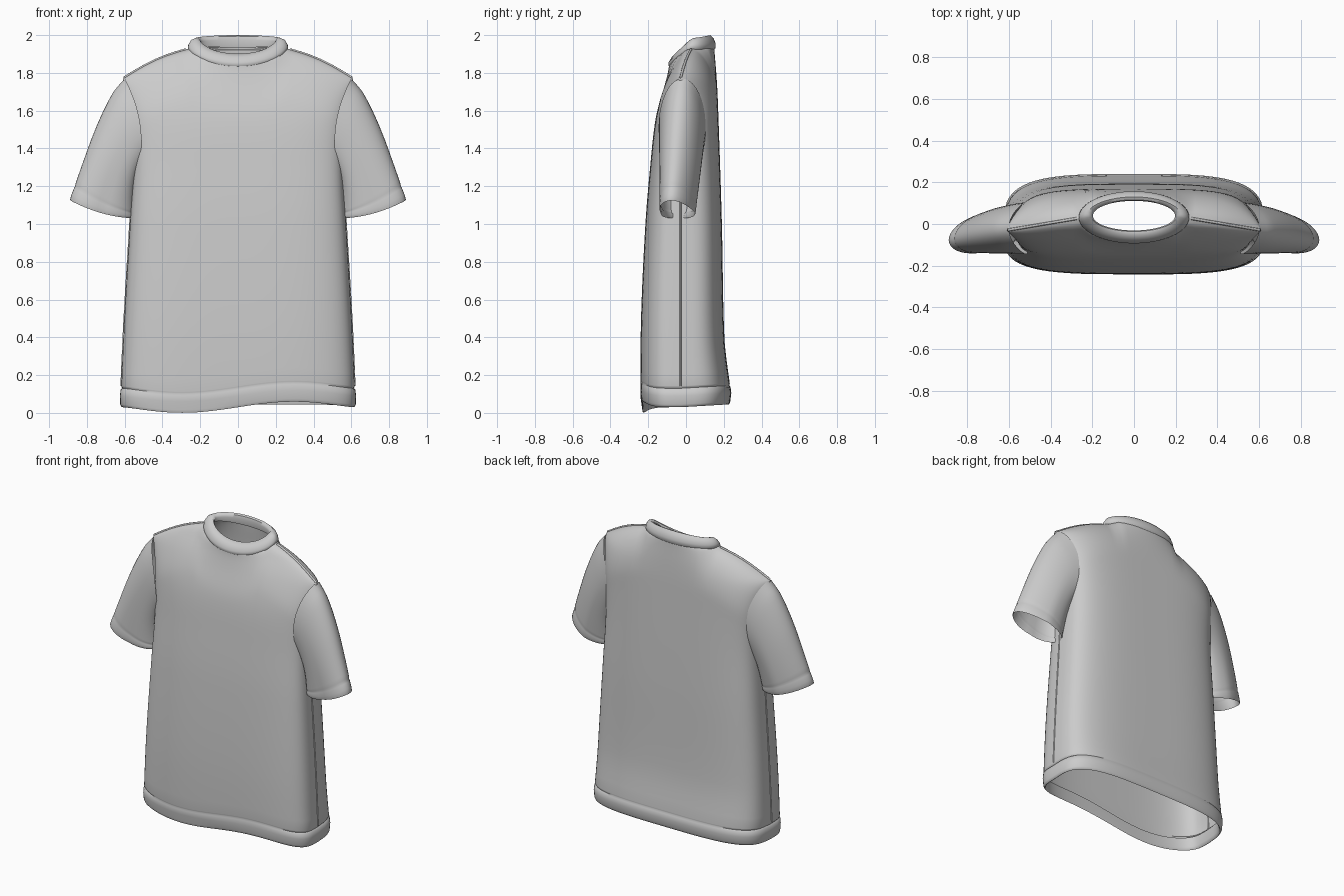
import bpy, bmesh, math
from math import sin, cos, pi, sqrt

if "Cube" in bpy.data.objects:
    bpy.data.objects.remove(bpy.data.objects["Cube"])


def interp(tab, z):
    """Smooth (Hermite) interpolation through (key, value) pairs."""
    if z <= tab[0][0]:
        return tab[0][1]
    if z >= tab[-1][0]:
        return tab[-1][1]
    n = len(tab)
    slope = lambda a, b: (tab[b][1] - tab[a][1]) / (tab[b][0] - tab[a][0])
    i = max(j for j in range(n - 1) if tab[j][0] <= z)
    h = tab[i + 1][0] - tab[i][0]
    t = (z - tab[i][0]) / h
    m0 = slope(max(i - 1, 0), i + 1) * h
    m1 = slope(i, min(i + 2, n - 1)) * h
    return ((2*t**3 - 3*t*t + 1) * tab[i][1] + (t**3 - 2*t*t + t) * m0
            + (3*t*t - 2*t**3) * tab[i + 1][1] + (t**3 - t*t) * m1)


def loft(name, rings, closed=False, drop=None):
    """Skin equal-length closed rings; drop(face centre) removes faces."""
    bm = bmesh.new()
    vs = [[bm.verts.new(p) for p in r] for r in rings]
    n = len(rings[0])
    for i in range(len(vs) - (0 if closed else 1)):
        a, b = vs[i], vs[(i + 1) % len(vs)]
        for j in range(n):
            bm.faces.new((a[j], a[(j + 1) % n], b[(j + 1) % n], b[j]))
    bmesh.ops.recalc_face_normals(bm, faces=bm.faces)
    if drop:
        bad = [f for f in bm.faces if drop(f.calc_center_median())]
        bmesh.ops.delete(bm, geom=bad, context='FACES')
    me = bpy.data.meshes.new(name)
    bm.to_mesh(me)
    bm.free()
    ob = bpy.data.objects.new(name, me)
    bpy.context.collection.objects.link(ob)
    bpy.context.view_layer.objects.active = ob
    ob.select_set(True)
    bpy.ops.object.shade_smooth_by_angle(angle=math.radians(50))
    ob.select_set(False)
    return ob


# Torso silhouettes: half width, front depth, back depth against height
WIDTH = [(0.03, .622), (.15, .618), (.5, .602), (1.0, .572), (1.3, .555),
         (1.5, .56), (1.65, .58), (1.77, .61)]
FRONT = [(0.03, -.232), (.1, -.24), (.5, -.238), (1.0, -.215), (1.3, -.19),
         (1.55, -.162), (1.75, -.115), (1.86, -.085)]
BACK = [(0.03, .228), (.1, .238), (.2, .225), (.4, .203), (1.0, .19),
        (1.5, .174), (1.8, .162), (1.95, .15)]
SH_X, SEAM_Y = .61, -.03
H = 22                                   # columns per quarter
NECK = SH_X * sin(pi / 2 * 6 / H)        # neck half width on a column


def top_edge(u, side):
    """Height and y of the neckline or shoulder seam."""
    x = abs(u) * SH_X
    if x < NECK - 1e-4:
        h = sqrt(1 - (x / NECK) ** 2)
        return (1.93 - .085 * h ** 1.3 if side < 0 else 1.935), .03 + side * .12 * h
    t = (x - NECK) / (SH_X - NECK)
    return 1.93 - .16 * t + .02 * sin(pi * t), .03 + (SEAM_Y - .03) * t


def torso_point(u, side, v=None, hem=None):
    s = (1 - min(1, abs(u)) ** 3.6) ** (1 / 3.6)
    zt, yt = top_edge(u, side)
    zb = .03 + (.03 * sin(pi * u) if side < 0 else .015) * s
    k = 1.0
    if hem:
        z, k = zb + hem[0], hem[1]
    else:
        z = zb + .112 + (zt - zb - .112) * v
    y = SEAM_Y + (interp(FRONT if side < 0 else BACK, z) - SEAM_Y) * s * k
    d = min(1, max(0, zt - z) / .28)
    f = sqrt(1 - (1 - d) ** 2)           # round over towards the shoulder
    return (interp(WIDTH, z) * u * k, yt + (y - yt) * f, z)


cols = [(sin(pi / 2 * i / H), -1) for i in range(-H, H)]
cols += [(sin(pi / 2 * i / H), 1) for i in range(H, -H, -1)]
hem_rows = [(.085, .965), (.02, .965), (.004, .975), (0, .985), (.004, .995),
            (.015, 1.003), (.06, 1.008), (.092, 1.004), (.1, .988), (.108, .998)]
rings = [[torso_point(u, sd, hem=r) for u, sd in cols] for r in hem_rows]
rings += [[torso_point(u, sd, v=1 - (1 - i / 40) ** 1.6) for u, sd in cols]
          for i in range(41)]
loft("torso", rings, drop=lambda c: abs(c.x) > .42 and
     ((c.y + .02) / .075) ** 2 + ((c.z - 1.5) / .2) ** 2 < 1)

# Collar: rows of (x radius, y centre, y radius, z side, z front, z back)
profile = [(.258, .031, .119, 1.922, 1.832, 1.922), (.265, .032, .125, 1.932, 1.838, 1.932),
           (.263, .032, .125, 1.95, 1.856, 1.955), (.248, .036, .11, 1.974, 1.885, 1.984),
           (.225, .04, .09, 1.985, 1.902, 2.0), (.206, .04, .076, 1.98, 1.9, 1.994),
           (.197, .04, .071, 1.966, 1.885, 1.975), (.205, .04, .078, 1.94, 1.86, 1.935)]


def collar_ring(row):
    rx, yc, ry, zs, zf, zk = row
    out = []
    for i in range(64):
        a = 2 * pi * i / 64
        z = zs + ((zf if sin(a) < 0 else zk) - zs) * abs(sin(a)) ** 1.3
        out.append((rx * cos(a), yc + ry * sin(a), z))
    return out


loft("collar", [collar_ring(r) for r in profile])

# Sleeves: outer and inner edge lines in x and z, with y centre and half width
OUT_X = [(0, .6), (.15, .665), (.4, .748), (.7, .825), (1, .89)]
OUT_Z = [(0, 1.77), (.15, 1.69), (.4, 1.52), (.7, 1.315), (1, 1.125)]


def sleeve_ring(t, k, sx):
    ox, oz = interp(OUT_X, t), interp(OUT_Z, t)
    ix, iz = .54 + .015 * t, 1.25 - .22 * t
    yc, yw = -.02 - .022 * t, .125 - .033 * t
    yc_out = yc - .035 * t
    out = []
    for i in range(40):
        a = 2 * pi * i / 40
        c, s = cos(a), sin(a)
        x = (ox + ix) / 2 + (ox - ix) / 2 * c * k - .055 * s * s * (1 - t) ** 3
        z = (oz + iz) / 2 + (oz - iz) / 2 * c * k - .02 * s * s * t
        out.append((sx * x, yc + (yc_out - yc) * max(c, 0) + yw * s * k, z))
    return out


sleeve_rows = [(i / 20 * .86, 1) for i in range(21)]
sleeve_rows += [(.88, .985), (.895, 1), (.95, 1.01), (.99, 1.005), (1, .985),
                (.985, .965), (.9, .965)]
for sx, side in ((1, "right"), (-1, "left")):
    loft(side + "_sleeve", [sleeve_ring(t, k, sx) for t, k in sleeve_rows])


# Raised seams along the shoulders and down the sides
def seam(name, pts, r):
    cu = bpy.data.curves.new(name, 'CURVE')
    cu.dimensions = '3D'
    cu.bevel_depth = r
    cu.bevel_resolution = 1
    sp = cu.splines.new('POLY')
    sp.points.add(len(pts) - 1)
    for p, co in zip(sp.points, pts):
        p.co = (*co, 1)
    ob = bpy.data.objects.new(name, cu)
    bpy.context.collection.objects.link(ob)


for sx, side in ((1, "right"), (-1, "left")):
    us = [sx * (.45 + .54 * i / 10) for i in range(11)]
    seam(side + "_shoulder_seam", [torso_point(u, 1, v=1) for u in us], .007)
    seam(side + "_side_seam", [torso_point(sx, 1, v=i / 16 * .68) for i in range(17)], .005)
